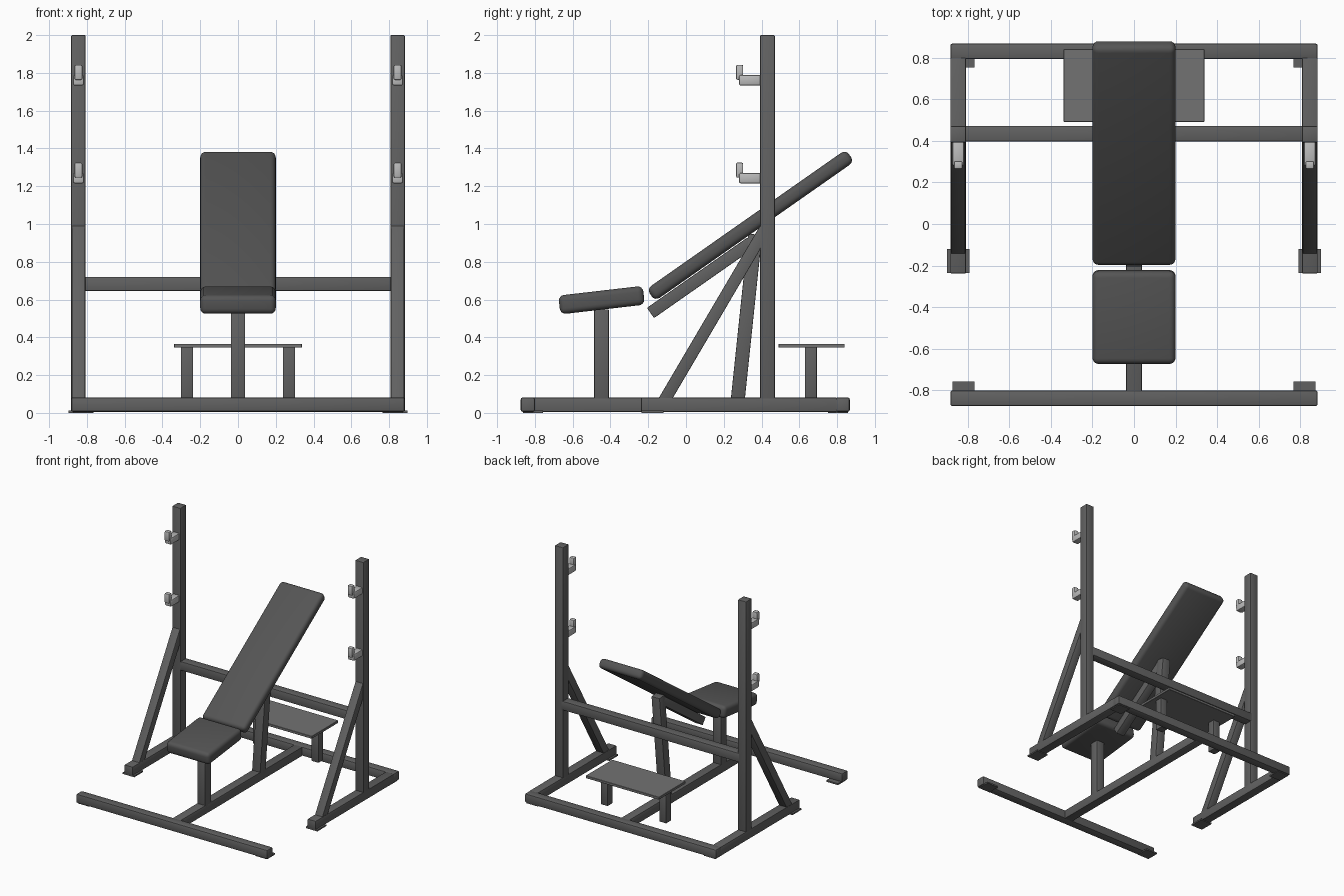
import bpy, bmesh, math
from mathutils import Vector

if "Cube" in bpy.data.objects:
    bpy.data.objects.remove(bpy.data.objects["Cube"])


def material(name, v):
    m = bpy.data.materials.new(name)
    m.diffuse_color = (v, v, v, 1)
    m.use_nodes = True
    m.node_tree.nodes["Principled BSDF"].inputs["Base Color"].default_value = m.diffuse_color
    return m


FRAME = material("dark_steel", 0.12)
PAD = material("dark_vinyl", 0.09)
HOOK = material("light_steel", 0.5)
PLATE = material("plate_steel", 0.17)


def block(name, center, size, mat=FRAME, bevel=0.006, segs=2, tilt=0.0):
    """Rounded box, tilted about the x axis (degrees)."""
    bm = bmesh.new()
    bmesh.ops.create_cube(bm, size=1)
    bmesh.ops.scale(bm, vec=size, verts=bm.verts)
    if bevel:
        bmesh.ops.bevel(bm, geom=bm.edges[:], offset=bevel, segments=segs,
                        profile=0.5, affect='EDGES')
    me = bpy.data.meshes.new(name)
    bm.to_mesh(me)
    bm.free()
    me.materials.append(mat)
    ob = bpy.data.objects.new(name, me)
    bpy.context.collection.objects.link(ob)
    ob.location = center
    ob.rotation_euler.x = math.radians(tilt)
    bpy.ops.object.select_all(action='DESELECT')
    ob.select_set(True)
    bpy.context.view_layer.objects.active = ob
    bpy.ops.object.shade_smooth_by_angle(angle=math.radians(35))
    return ob


def span(name, x, y, z, **kw):
    """Box given by its (min, max) range on each axis."""
    lo, hi = Vector((x[0], y[0], z[0])), Vector((x[1], y[1], z[1]))
    return block(name, (lo + hi) / 2, hi - lo, **kw)


def strut(name, x, p0, p1, width, depth):
    """Square tube between two (y, z) points."""
    a, b = Vector(p0), Vector(p1)
    d, mid = b - a, (a + b) / 2
    return block(name, (x, mid.x, mid.y), (width, d.length, depth),
                 bevel=0.004, tilt=math.degrees(math.atan2(d.y, d.x)))


T = 0.038            # half width of the main tube
BASE = (0.006, 0.081)

# Base frame
span("front_base_beam", (-0.883, 0.883), (-0.875, -0.80), BASE, bevel=0.01)
span("rear_base_beam", (-0.883, 0.883), (0.792, 0.867), BASE, bevel=0.01)
span("centre_base_beam", (-T, T), (-0.81, 0.80), BASE)

# Both sides of the rack
for s, side in ((-1, "left"), (1, "right")):
    cx = s * 0.845
    span(side + "_base_beam", (cx - T, cx + T), (-0.238, 0.80), BASE)
    span(side + "_upright", (cx - T, cx + T), (0.392, 0.47), (0.03, 2.0))
    strut(side + "_brace", cx, (-0.124, 0.05), (0.42, 0.975), 0.07, 0.064)

    # Foot plates
    for where, fx, fy in (("front", 0.819, -0.81), ("middle", 0.845, -0.178),
                          ("rear", 0.819, 0.805)):
        block(side + "_" + where + "_foot", (s * fx, fy, 0.006),
              (0.107, 0.117 if where == "middle" else 0.106, 0.012), bevel=0)

    # Bar hooks: arm plus upturned pin
    for level, z in (("lower", 1.215), ("upper", 1.733)):
        hx = s * 0.845
        span(side + "_" + level + "_hook_arm", (hx - 0.029, hx + 0.029),
             (0.28, 0.40), (z, z + 0.056), mat=HOOK, bevel=0.01)
        span(side + "_" + level + "_hook_pin", (hx - 0.021, hx + 0.021),
             (0.265, 0.303), (z + 0.03, z + 0.11), mat=HOOK, bevel=0.008)

    # Platform legs
    px = s * 0.27
    span(side + "_platform_leg", (px - 0.032, px + 0.032),
         (0.63, 0.693), (0.081, 0.35), bevel=0.003)

# Rear cross beam and spotter platform
span("cross_beam", (-0.82, 0.82), (0.397, 0.472), (0.645, 0.72))
span("spotter_platform", (-0.338, 0.338), (0.49, 0.84), (0.345, 0.366),
     mat=PLATE, bevel=0.002, segs=1)

# Bench supports
span("seat_post", (-T, T), (-0.487, -0.408), (0.05, 0.548))
strut("backrest_post", 0, (0.272, 0.05), (0.366, 0.945), 2 * T, 0.074)
strut("backrest_rail", 0, (-0.188, 0.529), (0.345, 0.902), 2 * T, 0.066)

# Padded seat and backrest
block("seat", (0, -0.447, 0.597), (0.4, 0.45, 0.1), mat=PAD,
      bevel=0.03, segs=4, tilt=6.6)
block("backrest", (0, 0.341, 0.993), (0.4, 1.287, 0.078), mat=PAD,
      bevel=0.03, segs=4, tilt=35)
